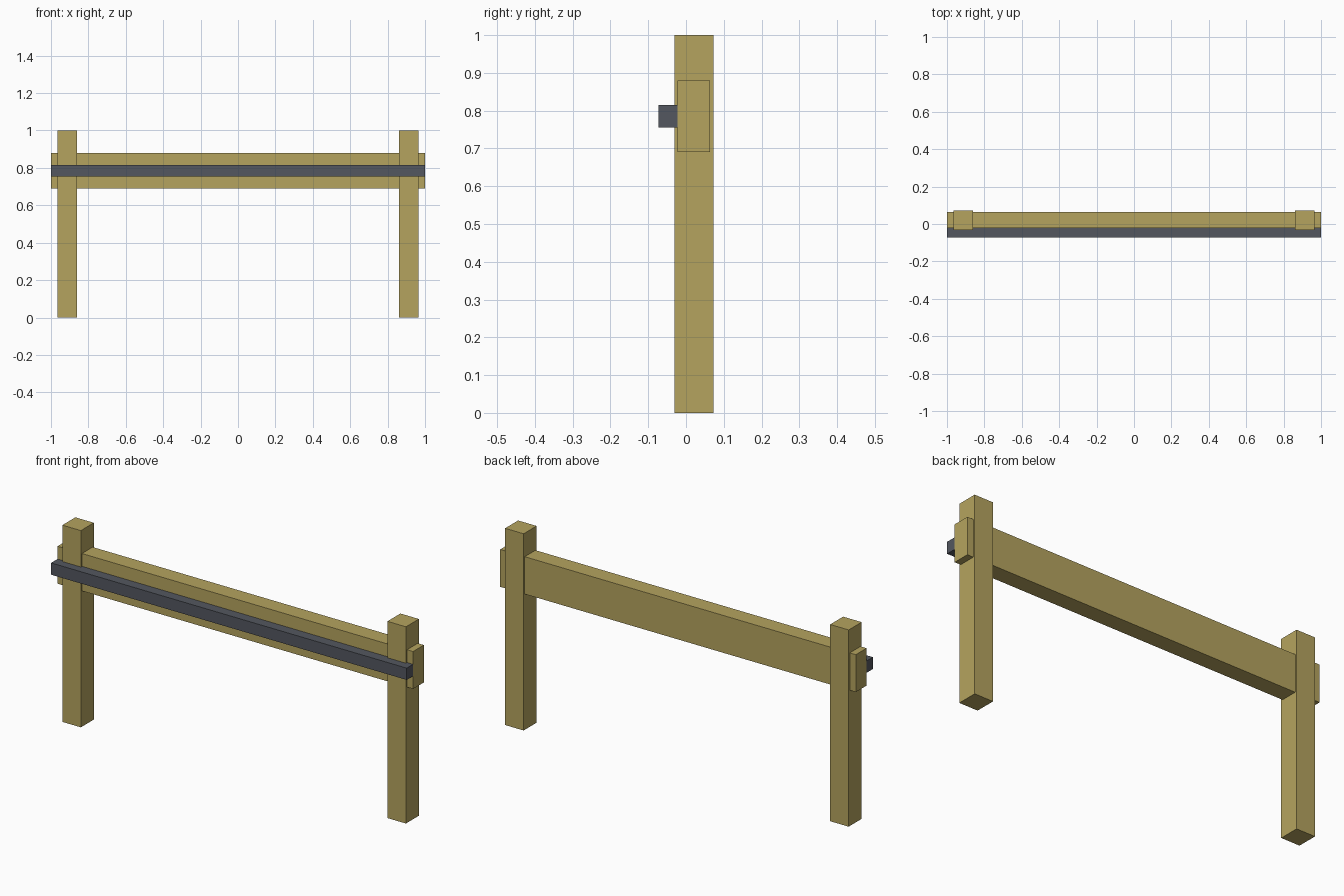
import bpy

if "Cube" in bpy.data.objects:
    bpy.data.objects.remove(bpy.data.objects["Cube"])


def material(name, color):
    m = bpy.data.materials.new(name)
    m.diffuse_color = (*color, 1)
    m.use_nodes = True
    m.node_tree.nodes["Principled BSDF"].inputs["Base Color"].default_value = m.diffuse_color
    return m


wood = material("tan_wood", (0.462, 0.371, 0.114))
metal = material("dark_grey_metal", (0.087, 0.095, 0.115))


def box(name, low, high, mat):
    """Box spanning two opposite corners."""
    bpy.ops.mesh.primitive_cube_add(
        size=1, location=[(a + b) / 2 for a, b in zip(low, high)])
    ob = bpy.context.object
    ob.name = name
    ob.scale = [b - a for a, b in zip(low, high)]
    bpy.ops.object.transform_apply(location=False, rotation=False, scale=True)
    ob.data.materials.append(mat)
    return ob


# Upright posts, mirrored left and right
for side, x in (("left", -0.914), ("right", 0.914)):
    box(side + "_post", (x - 0.052, -0.031, 0), (x + 0.052, 0.073, 1), wood)

# Wide cross board running through the posts
box("cross_board", (-1, -0.022, 0.69), (1, 0.064, 0.88), wood)

# Slim rail along the front of the board
box("front_rail", (-1, -0.073, 0.755), (1, -0.022, 0.815), metal)
